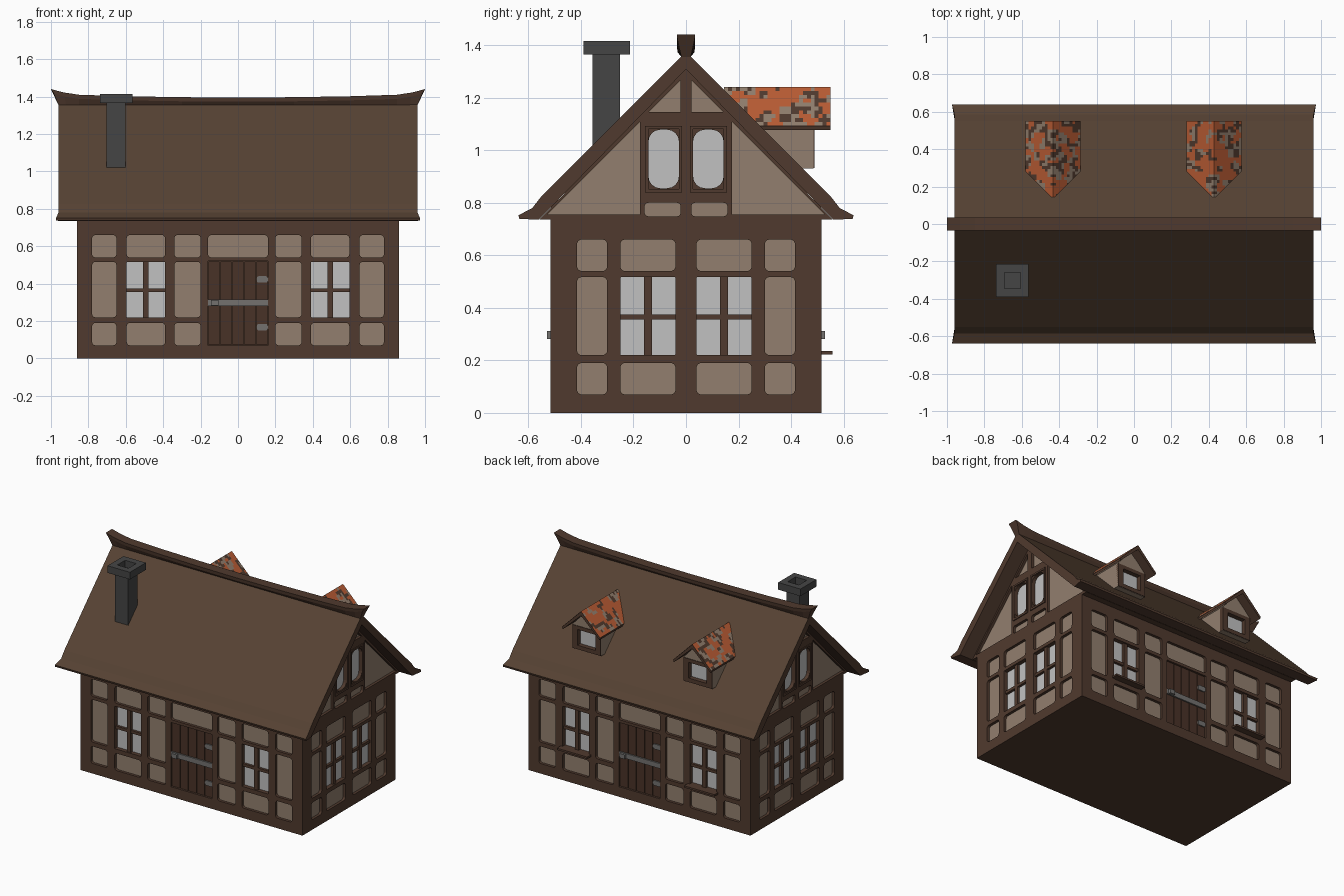
import bpy, bmesh, math
from mathutils import Matrix, Vector, noise

if "Cube" in bpy.data.objects:
    bpy.data.objects.remove(bpy.data.objects["Cube"])


def lin(c):
    c /= 255
    return c / 12.92 if c <= 0.04045 else ((c + 0.055) / 1.055) ** 2.4


def material(name, *rgb):
    m = bpy.data.materials.new(name)
    m.diffuse_color = (*[lin(c) for c in rgb], 1)
    m.use_nodes = True
    m.node_tree.nodes["Principled BSDF"].inputs["Base Color"].default_value = m.diffuse_color
    return m


TIMBER = material("timber", 80, 58, 46)
ROOF = material("roof brown", 86, 66, 51)
PLASTER = material("plaster", 146, 127, 110)
GLASS = material("window glass", 193, 193, 193)
STONE = material("chimney grey", 69, 69, 69)
METAL = material("iron", 115, 113, 111)
DOOR = material("door wood", 73, 50, 39)
TILE = material("orange tile", 186, 92, 52)
I = Matrix.Identity(4)


def rect(u0, u1, v0, v1, r=0.0, n=4):
    """Rectangle outline, with rounded corners if r is given."""
    if not r:
        return [(u0, v0), (u1, v0), (u1, v1), (u0, v1)]
    pts = []
    for k, (cu, cv) in enumerate([(u1 - r, v1 - r), (u0 + r, v1 - r), (u0 + r, v0 + r), (u1 - r, v0 + r)]):
        for i in range(n + 1):
            a = (k + i / n) * math.pi / 2
            pts.append((cu + r * math.cos(a), cv + r * math.sin(a)))
    return pts


def prism(bm, pts, d0, d1, M=I):
    """Extrude an outline (u, v) from local depth d0 to d1."""
    a = [bm.verts.new(M @ Vector((u, d0, v))) for u, v in pts]
    b = [bm.verts.new(M @ Vector((u, d1, v))) for u, v in pts]
    bm.faces.new(a)
    bm.faces.new(b[::-1])
    for i in range(len(a)):
        j = (i + 1) % len(a)
        bm.faces.new((a[j], a[i], b[i], b[j]))


def make(name, bm, *mats, rule=None):
    bmesh.ops.recalc_face_normals(bm, faces=bm.faces)
    if rule:
        for f in bm.faces:
            f.material_index = rule(f)
    me = bpy.data.meshes.new(name)
    bm.to_mesh(me)
    bm.free()
    for m in mats:
        me.materials.append(m)
    ob = bpy.data.objects.new(name, me)
    bpy.context.collection.objects.link(ob)
    return ob


def cut(ob, bm):
    cutter = make("cutter", bm)
    cutter.hide_render = True
    mod = ob.modifiers.new("recess", 'BOOLEAN')
    mod.operation, mod.solver, mod.object = 'DIFFERENCE', 'EXACT', cutter
    bpy.context.view_layer.objects.active = ob
    bpy.ops.object.modifier_apply(modifier=mod.name)
    bpy.data.objects.remove(cutter)


def recess(cutter, plate, pts, D, depth, M):
    """Cut an outline into a wall and lay a thin plate on the floor of the cut."""
    prism(cutter, pts, -D - 0.05, -D + depth, M)
    if plate is not None:
        prism(plate, pts, -D + depth - 0.001, -D + depth + 0.003, M)


wall_cut, gable_cut = bmesh.new(), bmesh.new()
plaster, glass, bars, planks, iron, sills = [bmesh.new() for _ in range(6)]

# ground floor walls: panels, windows and doors on all four sides
long_cols = [(-.78, -.65, 'p'), (-.595, -.39, 'w'), (-.34, -.20, 'p'), (-.16, .16, 'd'),
             (.20, .34, 'p'), (.39, .595, 'w'), (.65, .78, 'p')]
short_cols = [(-.415, -.30, 'p'), (-.25, -.04, 'w'), (.04, .25, 'w'), (.30, .415, 'p')]
for k in range(4):
    M = Matrix.Rotation(k * math.pi / 2, 4, 'Z')
    D, cols = ((.515, long_cols), (.86, short_cols))[k % 2]
    for u0, u1, kind in cols:
        recess(wall_cut, plaster, rect(u0, u1, .54, .66, .018), D, .02, M)
        if kind == 'd':
            prism(wall_cut, rect(u0, u1, .07, .52), -D - .05, -D + .03, M)
            w = (u1 - u0) / 5
            for i in range(5):
                prism(planks, rect(u0 + i * w + .002, u0 + (i + 1) * w - .002, .071, .519),
                      -D + .031, -D + .012, M)
            prism(iron, rect(u0, u1, .28, .315), -D + .013, -D + .002, M)
            prism(iron, rect(-.145, -.105, .282, .312), -D + .002, -D - .014, M)
            for v in (.15, .405):
                prism(iron, rect(.10, u1, v, v + .035, .012), -D + .013, -D + .004, M)
            continue
        recess(wall_cut, plaster, rect(u0, u1, .07, .19, .018), D, .02, M)
        if kind == 'p':
            recess(wall_cut, plaster, rect(u0, u1, .22, .517, .018), D, .02, M)
        else:
            recess(wall_cut, glass, rect(u0, u1, .22, .517, .004), D, .03, M)
            c = (u0 + u1) / 2
            prism(bars, rect(c - .015, c + .015, .22, .517), -D + .031, -D + .010, M)
            prism(bars, rect(u0, u1, .355, .375), -D + .031, -D + .012, M)
            if k == 2:
                prism(sills, rect(u0 - .015, u1 + .015, .223, .236), -D + .03, -D - .042, M)

# gable panels and arched windows on both ends
for k in (1, 3):
    M = Matrix.Rotation(k * math.pi / 2, 4, 'Z')
    for s in (-1, 1):
        def m(pts):
            return [(s * u, v) for u, v in pts]
        recess(gable_cut, plaster, m([(.175, .755), (.528, .755), (.175, 1.108)]), .86, .02, M)
        recess(gable_cut, plaster, m([(.02, 1.145), (.142, 1.145), (.02, 1.268)]), .86, .02, M)
        recess(gable_cut, plaster, m(rect(.02, .158, .748, .80, .015)), .86, .02, M)
        recess(gable_cut, glass, m(rect(.027, .143, .855, 1.078, .045)), .86, .025, M)
        for r in (rect(.015, .027, .84, 1.09), rect(.143, .157, .84, 1.09),
                  rect(.015, .157, 1.08, 1.092), rect(.015, .157, .838, .853)):
            prism(bars, m(r), -.855, -.866, M)

bm = bmesh.new()
prism(bm, rect(-.86, .86, 0, .736), -.515, .515)
cut(make("timber_walls", bm, TIMBER), wall_cut)

SIDE = Matrix.Rotation(math.pi / 2, 4, 'Z')
bm = bmesh.new()
prism(bm, [(-.558, .736), (.558, .736), (0, 1.315)], -.86, .86, SIDE)
cut(make("gables", bm, TIMBER), gable_cut)

# main roof: one chevron profile with flared eaves
outer = [(.638, .752), (.585, .78), (.55, .825)]
inner = [(.56, .736), (.634, .738)]
prof = ([(-u, v) for u, v in outer] + [(0, 1.375)] + outer[::-1] + inner[::-1] + [(0, 1.308)]
        + [(-u, v) for u, v in inner])
bm = bmesh.new()
prism(bm, prof, -.96, .96, SIDE)
for v in bm.verts:
    if abs(v.co.y) > .6:
        v.co.x *= 1.013
make("main_roof", bm, TIMBER, ROOF, rule=lambda f: int(f.normal.z > .1))

# sagging ridge beam: sections of top x, top z, bottom x
half = [(1.0, 1.44, .96), (.93, 1.422, .92), (.85, 1.41, .85), (.6, 1.402, .6), (.3, 1.397, .3)]
sections = [(-a, b, -c) for a, b, c in half] + [(0, 1.395, 0)] + half[::-1]
bm = bmesh.new()
rings = []
for xt, zt, xb in sections:
    xm = xt + (xb - xt) * .35
    rings.append([bm.verts.new(p) for p in (
        (xt, -.035, zt), (xt, .035, zt), (xm, .032, zt - .022),
        (xb, .018, 1.355), (xb, -.018, 1.355), (xm, -.032, zt - .022))])
for a, b in zip(rings, rings[1:]):
    for i in range(6):
        j = (i + 1) % 6
        bm.faces.new((a[i], a[j], b[j], b[i]))
bm.faces.new(rings[0])
bm.faces.new(rings[-1][::-1])
make("ridge_beam", bm, TIMBER)

# chimney with hollow cap
bm = bmesh.new()
prism(bm, rect(-.703, -.602, .95, 1.367), -.355, -.252)
make("chimney_shaft", bm, STONE)
bm, hole = bmesh.new(), bmesh.new()
prism(bm, rect(-.737, -.564, 1.365, 1.415), -.39, -.214)
prism(hole, rect(-.693, -.607, 1.3, 1.5), -.345, -.259)
cut(make("chimney_cap", bm, STONE), hole)

# two dormers on the back slope
for name, cx in (("left", -.433), ("right", .428)):
    T = Matrix.Translation((cx, 0, 0))
    bm, hole = bmesh.new(), bmesh.new()
    prism(bm, [(-.11, .93), (.11, .93), (.11, 1.10), (0, 1.215), (-.11, 1.10)], .2, .485, T)
    prism(hole, rect(-.075, .075, .955, 1.075), .455, .6, T)
    cut(make(name + "_dormer_wall", bm, PLASTER), hole)
    prism(glass, rect(-.075, .075, .955, 1.075), .454, .457, T)
    for r in (rect(-.11, -.07, .932, 1.095), rect(.07, .11, .932, 1.095),
              rect(-.07, .07, .932, .96), rect(-.07, .07, 1.07, 1.095)):
        prism(bars, r, .457, .489, T)
    bm = bmesh.new()
    prism(bm, [(0, 1.238), (.147, 1.092), (.143, 1.076), (0, 1.208), (-.143, 1.076), (-.147, 1.092)],
          .15, .55, T)
    make(name + "_dormer_roof", bm, TIMBER)
    # patchy tiles: small cells coloured by noise
    bm = bmesh.new()
    for s in (-1, 1):
        for i in range(27):
            for j in range(10):
                q = [(j, i), (j + 1, i), (j + 1, i + 1), (j, i + 1)]
                f = bm.faces.new([bm.verts.new((cx + s * a * .0147, .145 + b * .015, 1.24 - a * .0147))
                                  for a, b in (q if s > 0 else q[::-1])])
                p = Vector((cx * 9 + s * j * .35, i * .3, 2.3))
                if noise.noise(p) < -.03:
                    f.material_index = 1 if noise.noise(p * 1.3 + Vector((7, 3, 5))) > 0 else 2
    me = bpy.data.meshes.new(name + "_dormer_tiles")
    bm.to_mesh(me)
    bm.free()
    for mt in (TILE, PLASTER, TIMBER):
        me.materials.append(mt)
    bpy.context.collection.objects.link(bpy.data.objects.new(name + "_dormer_tiles", me))

make("plaster_panels", plaster, PLASTER)
make("window_panes", glass, GLASS)
make("window_bars", bars, TIMBER)
make("door_planks", planks, DOOR)
make("door_ironwork", iron, METAL)
make("window_sills", sills, TIMBER)
